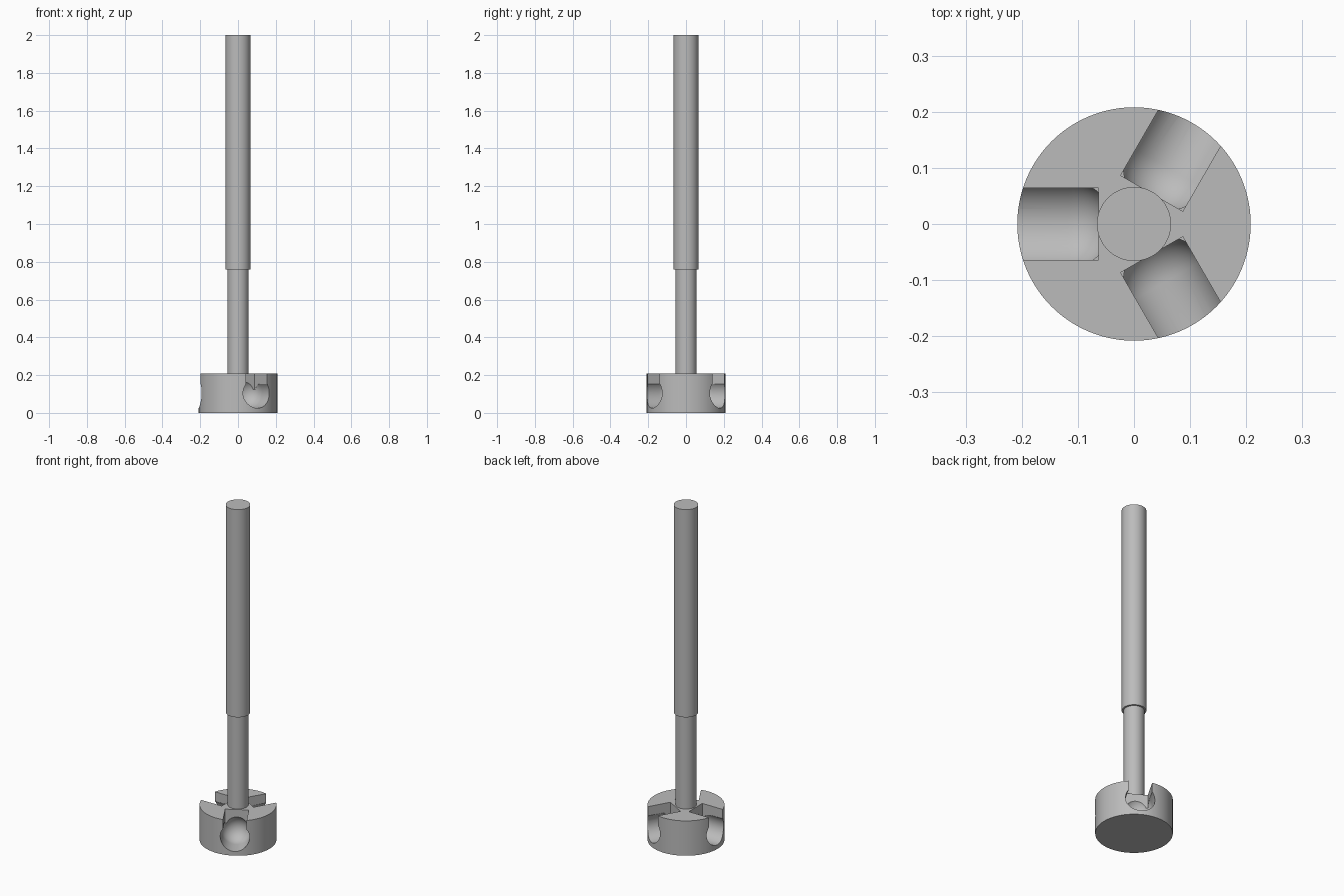
import bpy, bmesh, math
from mathutils import Matrix, Vector

default = bpy.data.objects.get("Cube")
if default:
    bpy.data.objects.remove(default, do_unlink=True)

steel = bpy.data.materials.new("grey steel")
steel.use_nodes = True
GREY = (0.5, 0.5, 0.5, 1)
steel.diffuse_color = GREY
steel.node_tree.nodes["Principled BSDF"].inputs["Base Color"].default_value = GREY


def make_object(name, bm):
    bmesh.ops.recalc_face_normals(bm, faces=bm.faces)
    mesh = bpy.data.meshes.new(name)
    bm.to_mesh(mesh)
    bm.free()
    mesh.materials.append(steel)
    obj = bpy.data.objects.new(name, mesh)
    bpy.context.collection.objects.link(obj)
    return obj


def lathe(name, profile, steps):
    """Revolve a list of (radius, z) points about z."""
    bm = bmesh.new()
    verts = [bm.verts.new((r, 0, z)) for r, z in profile]
    edges = [bm.edges.new(pair) for pair in zip(verts, verts[1:])]
    bmesh.ops.spin(bm, geom=verts + edges, cent=(0, 0, 0), axis=(0, 0, 1),
                   angle=math.tau, steps=steps, use_duplicate=False)
    bmesh.ops.remove_doubles(bm, verts=bm.verts, dist=0.0001)
    return make_object(name, bm)


# Round head and stepped shaft
HEAD_R, HEAD_H = 0.208, 0.208
head = lathe("slotted_head", [(0, 0), (HEAD_R, 0), (HEAD_R, HEAD_H), (0, HEAD_H)], 96)
shaft = lathe("stepped_shaft", [(0, HEAD_H - 0.01), (0.056, HEAD_H - 0.01), (0.056, 0.76),
                                (0.066, 0.76), (0.066, 2), (0, 2)], 64)

# Keyhole slots: a round-ended bore with a narrower open channel above it
BORE_R, BORE_Z, BORE_START = 0.08, 0.105, 0.117
CHANNEL_HALF, CHANNEL_END, OUTSIDE = 0.064, 0.063, 0.3
dome = [(BORE_R * math.sin(a), -BORE_R * math.cos(a))
        for a in (math.pi / 2 * i / 14 for i in range(15))]
bore_profile = dome + [(BORE_R, OUTSIDE - BORE_START), (0, OUTSIDE - BORE_START)]


def cut(cutter):
    cutter.hide_render = True
    cutter.hide_viewport = True
    mod = head.modifiers.new(cutter.name, "BOOLEAN")
    mod.operation = "DIFFERENCE"
    mod.solver = "EXACT"
    mod.object = cutter


for i in range(3):
    turn = Matrix.Rotation(math.radians(60 + 120 * i), 4, "Z")
    bore = lathe(f"bore_cutter_{i + 1}", bore_profile, 56)
    bore.data.transform(turn @ Matrix.Translation((BORE_START, 0, BORE_Z))
                        @ Matrix.Rotation(math.pi / 2, 4, "Y"))
    cut(bore)
    bm = bmesh.new()
    bmesh.ops.create_cube(bm, size=1)
    size = Vector((OUTSIDE - CHANNEL_END, 2 * CHANNEL_HALF, 0.2))
    middle = Vector(((OUTSIDE + CHANNEL_END) / 2, 0, BORE_Z + 0.02 + size.z / 2))
    bm.transform(turn @ Matrix.Translation(middle) @ Matrix.Diagonal(size).to_4x4())
    cut(make_object(f"channel_cutter_{i + 1}", bm))

# Apply the cuts, then discard the cutters
bpy.context.view_layer.update()
cut_mesh = bpy.data.meshes.new_from_object(head.evaluated_get(bpy.context.evaluated_depsgraph_get()))
cutters = [m.object for m in head.modifiers]
head.modifiers.clear()
head.data = cut_mesh
cut_mesh.materials.clear()
cut_mesh.materials.append(steel)
for obj in cutters:
    bpy.data.objects.remove(obj, do_unlink=True)

# Smooth round walls, crisp rims
bpy.ops.object.select_all(action="DESELECT")
for obj in (head, shaft):
    obj.select_set(True)
bpy.context.view_layer.objects.active = head
bpy.ops.object.shade_smooth_by_angle(angle=math.radians(30))
